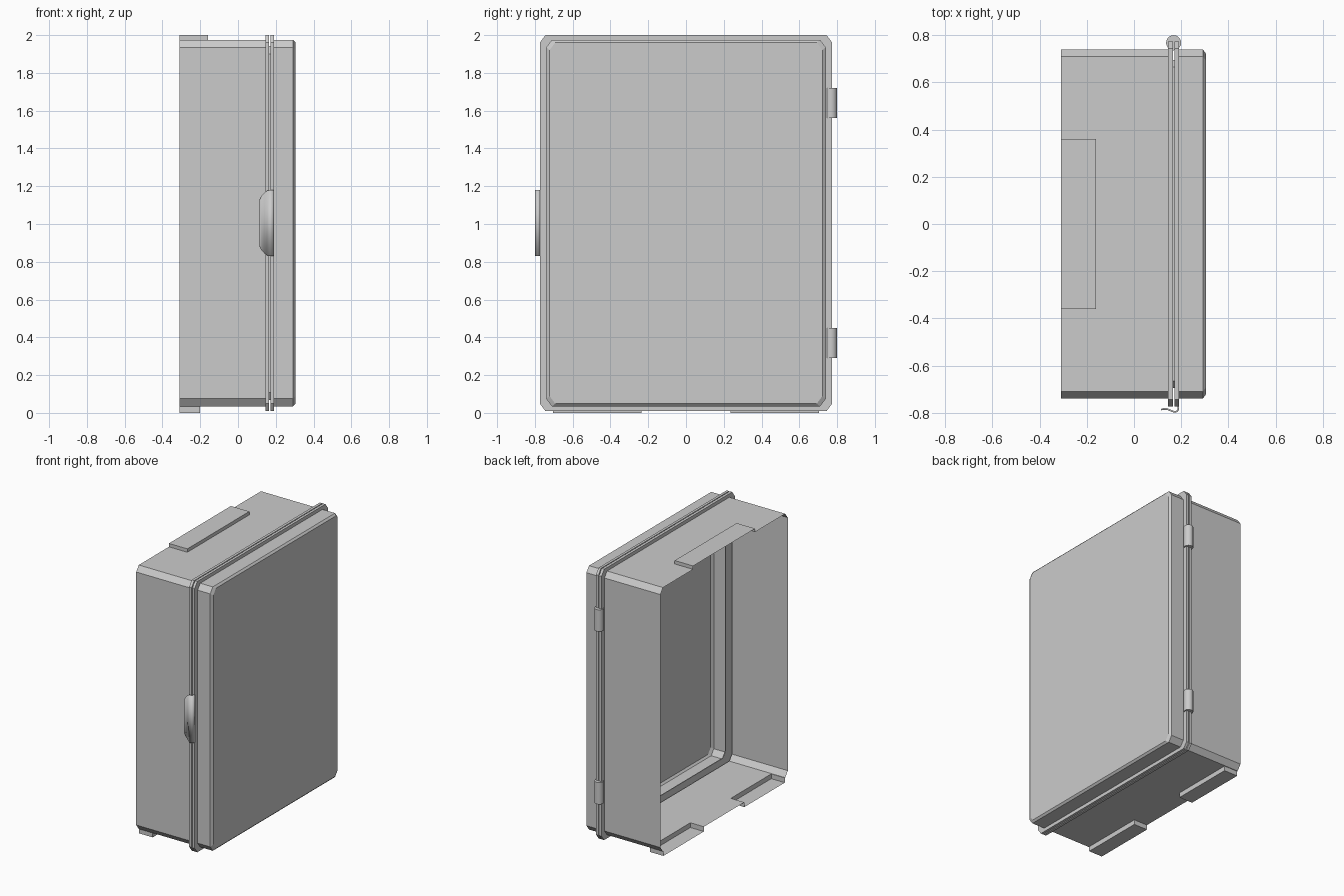
import bpy, bmesh
from mathutils import Matrix, Vector

if "Cube" in bpy.data.objects:
    bpy.data.objects.remove(bpy.data.objects["Cube"])

HY, ZC, HZ = 0.74, 1.005, 0.97      # half width, mid height, half height of the shell


def finish(bm, name, smooth=False):
    mesh = bpy.data.meshes.new(name)
    bm.to_mesh(mesh)
    bm.free()
    ob = bpy.data.objects.new(name, mesh)
    bpy.context.collection.objects.link(ob)
    if smooth:
        bpy.ops.object.select_all(action='DESELECT')
        ob.select_set(True)
        bpy.context.view_layer.objects.active = ob
        bpy.ops.object.shade_smooth_by_angle()
    return ob


def ring(bm, x, off):
    """Rectangle with clipped corners in the yz plane, grown by off."""
    y, z, cy, cz = HY + off, HZ + off * 0.75, 0.03, 0.04
    pts = [(y, cz - z), (y, z - cz), (y - cy, z), (cy - y, z),
           (-y, z - cz), (-y, cz - z), (cy - y, -z), (y - cy, -z)]
    return [bm.verts.new((x, a, ZC + b)) for a, b in pts]


def shell(profile, cap=False):
    bm = bmesh.new()
    rings = [ring(bm, x, o) for x, o in profile]
    for a, b in zip(rings, rings[1:]):
        for j in range(8):
            k = (j + 1) % 8
            bm.faces.new((a[j], a[k], b[k], b[j]))
    if cap:
        bm.faces.new(rings[-1])
    return bm


def emboss(bm, up, x1, y0, y1, dz):
    """Push an open-backed pad out of the top or bottom wall."""
    def wall():
        return [f for f in bm.faces if f.normal.z * up > 0.99
                and f.calc_center_median().x < 0.14]
    bm.normal_update()
    for co, no in (((x1, 0, 0), (1, 0, 0)), ((0, y0, 0), (0, 1, 0)), ((0, y1, 0), (0, 1, 0))):
        fs = wall()
        geom = fs + list({e for f in fs for e in f.edges}) + list({v for f in fs for v in f.verts})
        bmesh.ops.bisect_plane(bm, geom=geom, plane_co=co, plane_no=no)
        bm.normal_update()
    pad = [f for f in wall() if f.calc_center_median().x < x1
           and y0 < f.calc_center_median().y < y1
           and abs(abs(f.calc_center_median().z - ZC) - HZ) < 0.001]
    res = bmesh.ops.extrude_face_region(bm, geom=pad)['geom']
    bmesh.ops.translate(bm, verts=[g for g in res if isinstance(g, bmesh.types.BMVert)],
                        vec=(0, 0, up * dz))
    left = [f for f in pad if f.is_valid]
    if left:
        bmesh.ops.delete(bm, geom=left, context='FACES')
    # leave the pad open at the back
    back = [f for f in bm.faces if all(v.co.x < -0.3099 for v in f.verts)]
    if back:
        bmesh.ops.delete(bm, geom=back, context='FACES')


# Open-backed body with rim flange, top pad and two feet
body = shell([(-0.31, 0), (0.145, 0), (0.145, 0.034), (0.165, 0.034),
              (0.165, -0.045), (0.171, -0.045)])
emboss(body, 1, -0.16, -0.36, 0.36, 0.025)
for y0, y1 in ((-0.705, -0.235), (0.235, 0.705)):
    emboss(body, -1, -0.20, y0, y1, 0.035)
finish(body, "enclosure_body")

# Door with flange and bevelled front panel
finish(shell([(0.171, -0.045), (0.171, 0.034), (0.19, 0.034), (0.19, 0),
              (0.292, 0), (0.305, -0.018)], cap=True), "door")

# Hinge barrels on the back edge
for name, z in (("lower_hinge", 0.37), ("upper_hinge", 1.64)):
    bm = bmesh.new()
    bmesh.ops.create_cone(bm, cap_ends=True, segments=20, radius1=0.032, radius2=0.032,
                          depth=0.16, matrix=Matrix.Translation(Vector((0.168, 0.768, z))))
    finish(bm, name, True)

# Curved pull latch: x, y and half height of each column
bm = bmesh.new()
cols = [(0.115, -0.787, 0.125), (0.125, -0.784, 0.145), (0.14, -0.784, 0.160),
        (0.155, -0.790, 0.171), (0.17, -0.796, 0.175), (0.182, -0.794, 0.175),
        (0.188, -0.785, 0.175), (0.188, -0.774, 0.175)]
pairs = [[bm.verts.new((x, y, ZC + s * h)) for s in (-1, 1)] for x, y, h in cols]
for a, b in zip(pairs, pairs[1:]):
    bm.faces.new((a[0], b[0], b[1], a[1]))
latch = finish(bm, "latch", True)
mod = latch.modifiers.new("thickness", 'SOLIDIFY')
mod.thickness = 0.007
mod.offset = 0
